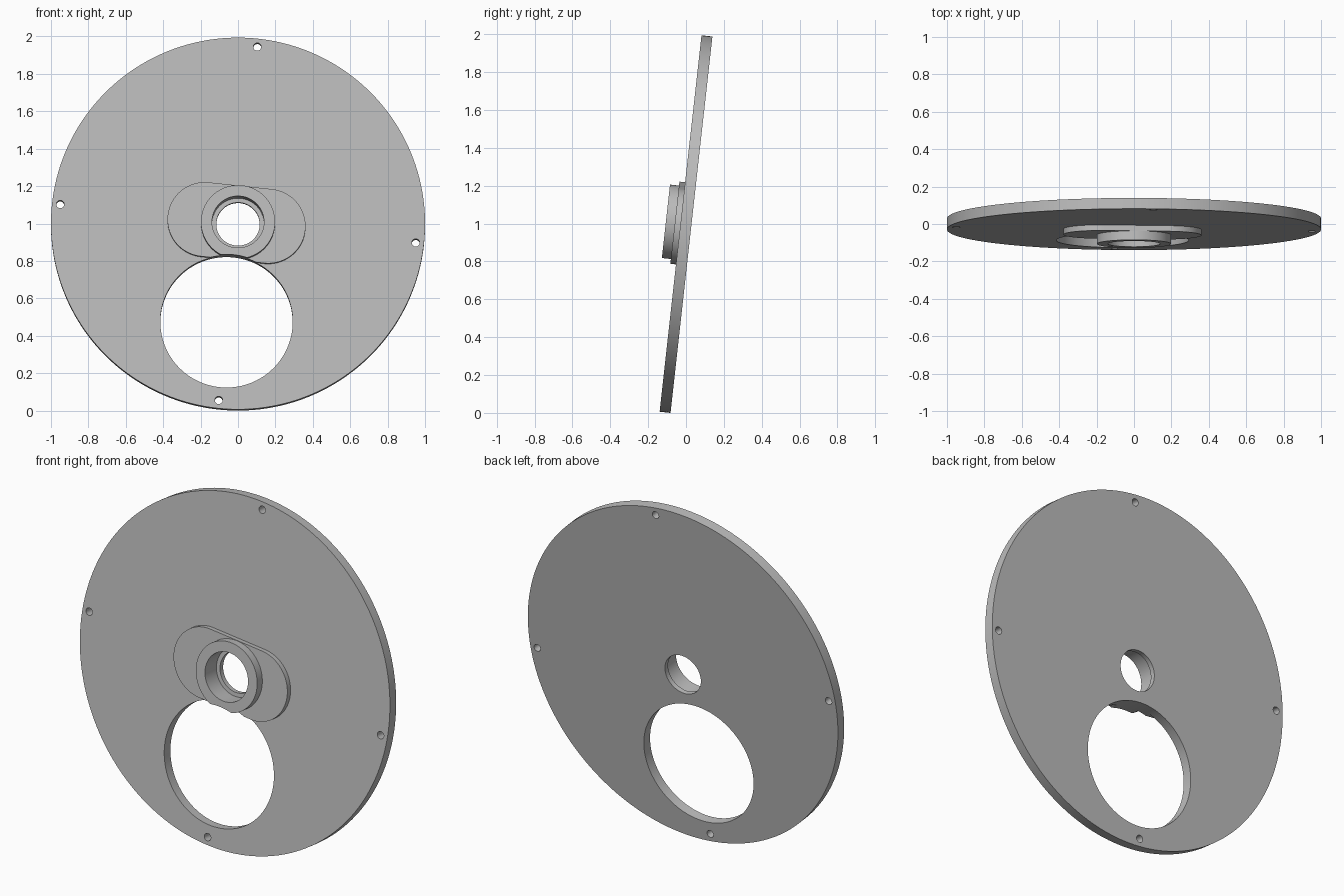
import bpy, bmesh
from math import sin, cos, pi, radians
from mathutils import Matrix

default = bpy.data.objects.get("Cube")
if default:
    bpy.data.objects.remove(default, do_unlink=True)

grey = bpy.data.materials.new("plain_grey")
grey.use_nodes = True
grey.diffuse_color = (0.5, 0.5, 0.5, 1)
grey.node_tree.nodes["Principled BSDF"].inputs["Base Color"].default_value = (0.5, 0.5, 0.5, 1)

# Heights along the disc axis, measured from the middle of the disc
BACK, LEDGE, FACE, PAD, RIM = -0.029, 0.0, 0.029, 0.059, 0.107


def circle(radius, x=0, y=0, sides=128):
    return [(x + radius * cos(2 * pi * i / sides), y + radius * sin(2 * pi * i / sides))
            for i in range(sides)]


def slot(radius, half, x=0, sides=48):
    # Outline with two parallel sides and round ends
    points = []
    for end in (0, 1):
        for i in range(sides + 1):
            a = -pi / 2 + end * pi + pi * i / sides
            points.append((x + half * (1 - 2 * end) + radius * cos(a), radius * sin(a)))
    return points


def prism(name, outline, low, high):
    bm = bmesh.new()
    base = bm.faces.new([bm.verts.new((x, y, low)) for x, y in outline])
    top = bmesh.ops.extrude_face_region(bm, geom=[base])["geom"]
    bmesh.ops.translate(bm, vec=(0, 0, high - low),
                        verts=[v for v in top if isinstance(v, bmesh.types.BMVert)])
    bmesh.ops.recalc_face_normals(bm, faces=bm.faces)
    mesh = bpy.data.meshes.new(name)
    bm.to_mesh(mesh)
    bm.free()
    mesh.materials.append(grey)
    obj = bpy.data.objects.new(name, mesh)
    bpy.context.collection.objects.link(obj)
    return obj


def select(obj):
    bpy.ops.object.select_all(action="DESELECT")
    obj.select_set(True)
    bpy.context.view_layer.objects.active = obj


# Solid parts
disc = prism("disc", circle(1, sides=192), BACK, FACE)
pad = prism("raised_pad", slot(0.2, 0.17, -0.008), FACE, PAD)
collar = prism("bearing_collar", circle(0.198), FACE, RIM)

# Openings: large window, stepped bore and four rim holes
window = prism("window_cutter", circle(0.354, -0.004, -0.532), -0.5, 0.5)
bore = prism("bore_cutter", circle(0.116), -0.5, 0.5)
counterbore = prism("counterbore_cutter", circle(0.139), LEDGE, 0.5)
screws = [prism("screw_hole_cutter", circle(0.021, 0.956 * cos(a), 0.956 * sin(a), 32), -0.5, 0.5)
          for a in (0, pi / 2, pi, 3 * pi / 2)]
cuts = {disc: [window, bore, counterbore] + screws,
        pad: [window, counterbore],
        collar: [window, counterbore]}

# Lean the assembly back and roll it about its own axis
pose = (Matrix.Translation((0, 0, 0.997)) @ Matrix.Rotation(radians(83.65), 4, "X")
        @ Matrix.Rotation(radians(-6.2), 4, "Z"))

for part, cutters in cuts.items():
    select(part)
    for cutter in cutters:
        mod = part.modifiers.new("cut", "BOOLEAN")
        mod.operation = "DIFFERENCE"
        mod.solver = "EXACT"
        mod.object = cutter
        bpy.ops.object.modifier_apply(modifier=mod.name)
    part.data.transform(pose)
    bpy.ops.object.shade_smooth_by_angle(angle=radians(30))

for cutter in [window, bore, counterbore] + screws:
    bpy.data.objects.remove(cutter, do_unlink=True)
